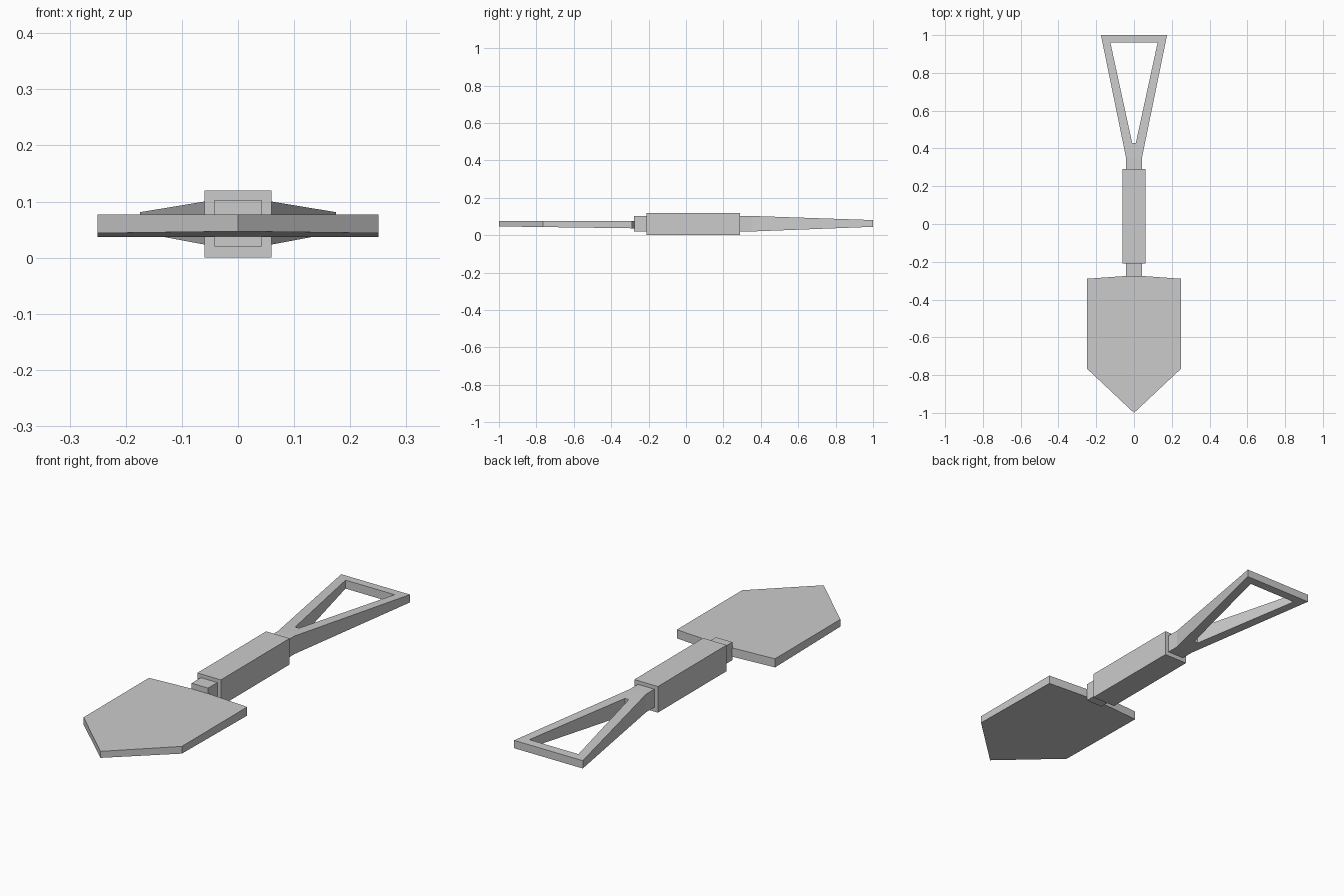
import bpy, bmesh

if "Cube" in bpy.data.objects:
    bpy.data.objects.remove(bpy.data.objects["Cube"])


def plate(name, half_faces, bottom, top):
    """Mirror half-outline faces over x = 0 and thicken between bottom(y) and top(y)."""
    bm = bmesh.new()
    for side in (1, -1):
        for face in half_faces:
            bm.faces.new([bm.verts.new((side * x, y, 0)) for x, y in face])
    bmesh.ops.remove_doubles(bm, verts=bm.verts, dist=1e-5)
    bmesh.ops.recalc_face_normals(bm, faces=bm.faces)
    low = list(bm.verts)
    ext = bmesh.ops.extrude_face_region(bm, geom=list(bm.faces), use_keep_orig=True)
    high = [g for g in ext["geom"] if isinstance(g, bmesh.types.BMVert)]
    for v in low:
        v.co.z = bottom(v.co.y)
    for v in high:
        v.co.z = top(v.co.y)
    bmesh.ops.recalc_face_normals(bm, faces=bm.faces)
    mesh = bpy.data.meshes.new(name)
    bm.to_mesh(mesh)
    bm.free()
    obj = bpy.data.objects.new(name, mesh)
    bpy.context.collection.objects.link(obj)
    return obj


def box(name, half_x, y0, y1, z0, z1):
    outline = [(0, y0), (half_x, y0), (half_x, y1), (0, y1)]
    return plate(name, [outline], lambda y: z0, lambda y: z1)


def ramp(y0, z0, y1, z1):
    """Height that changes linearly from z0 to z1 and is constant outside."""
    return lambda y: z0 + (z1 - z0) * min(1, max(0, (y - y0) / (y1 - y0)))


# Thick grip and the neck joining it to the blade
box("grip", 0.06, -0.21, 0.29, 0.0, 0.12)
box("neck", 0.042, -0.277, -0.21, 0.02, 0.103)

# Pointed blade, slightly thicker toward the neck
plate("blade",
      [[(0, -0.765), (0.25, -0.765), (0.25, -0.29), (0, -0.272)],
       [(0, -1.0), (0.25, -0.765), (0, -0.765)]],
      ramp(-1.0, 0.047, -0.28, 0.037), lambda y: 0.077)

# Open triangular handle, thinning toward its end
plate("handle",
      [[(0, 0.29), (0.042, 0.29), (0.042, 0.35), (0, 0.35)],
       [(0, 0.35), (0.042, 0.35), (0.01, 0.43), (0, 0.43)],
       [(0.042, 0.35), (0.175, 1.0), (0.125, 0.96), (0.01, 0.43)],
       [(0.175, 1.0), (0, 1.0), (0, 0.96), (0.125, 0.96)]],
      ramp(0.35, 0.02, 1.0, 0.045), ramp(0.35, 0.103, 1.0, 0.081))
